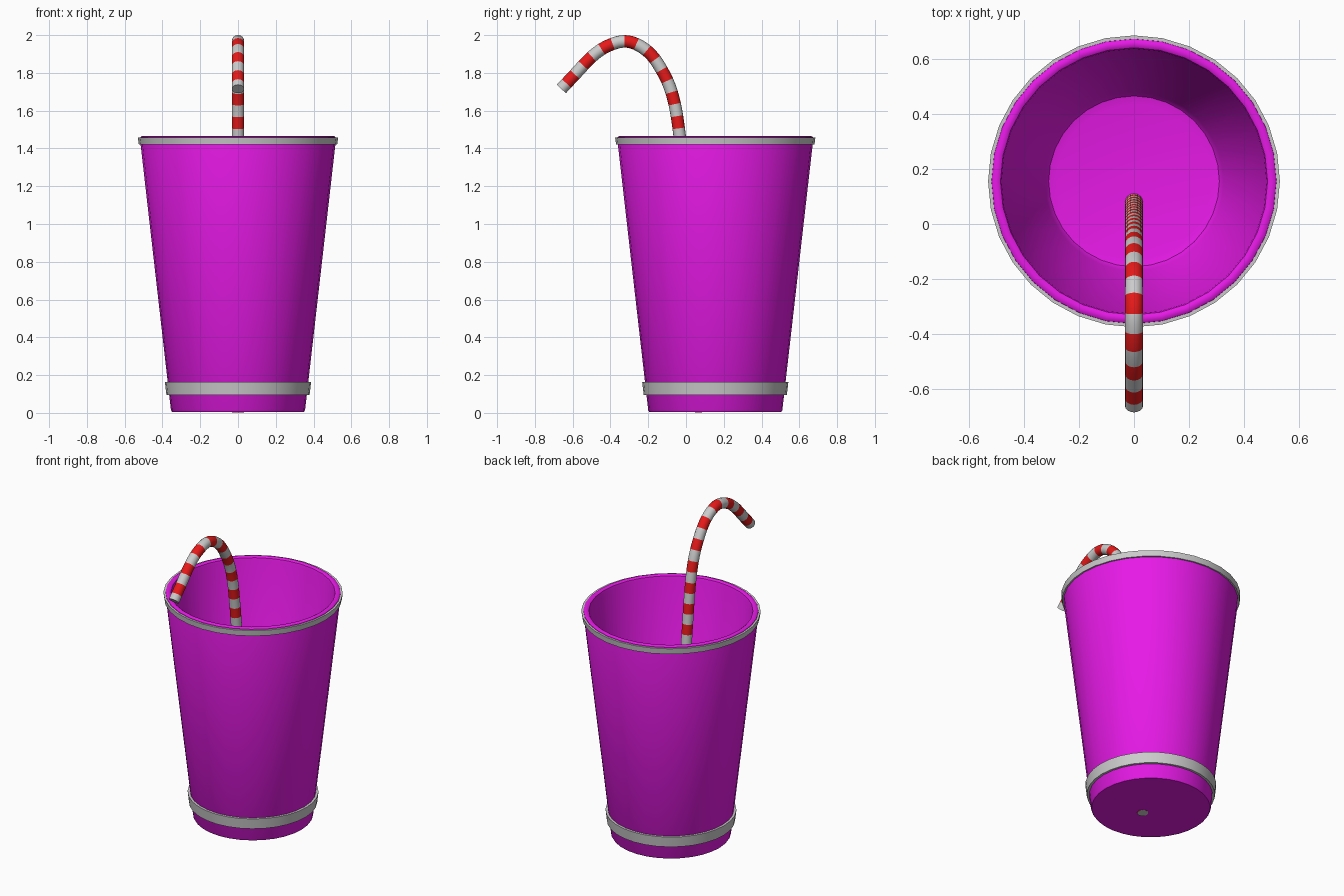
import bpy, bmesh, math
from mathutils import Vector

if "Cube" in bpy.data.objects:
    bpy.data.objects.remove(bpy.data.objects["Cube"])

CUP_Y = 0.155
SEG = 32


def material(name, rgb):
    m = bpy.data.materials.new(name)
    m.diffuse_color = (*rgb, 1)
    m.use_nodes = True
    m.node_tree.nodes["Principled BSDF"].inputs["Base Color"].default_value = m.diffuse_color
    return m


def finish(bm, name, mats=(), angle=40):
    bmesh.ops.recalc_face_normals(bm, faces=bm.faces)
    me = bpy.data.meshes.new(name)
    bm.to_mesh(me)
    bm.free()
    for m in mats:
        me.materials.append(m)
    ob = bpy.data.objects.new(name, me)
    bpy.context.collection.objects.link(ob)
    bpy.ops.object.select_all(action='DESELECT')
    ob.select_set(True)
    bpy.context.view_layer.objects.active = ob
    bpy.ops.object.shade_smooth_by_angle(angle=math.radians(angle))
    return ob


def lathe(name, profile, closed=False, mats=()):
    """Spin an (r, z) profile around the cup axis; r = 0 makes a pole."""
    bm = bmesh.new()
    rings = []
    for r, z in profile:
        if r == 0:
            rings.append([bm.verts.new((0, CUP_Y, z))] * SEG)
        else:
            rings.append([bm.verts.new((r * math.cos(2 * math.pi * i / SEG),
                                        CUP_Y + r * math.sin(2 * math.pi * i / SEG), z))
                          for i in range(SEG)])
    pairs = list(zip(rings, rings[1:])) + ([(rings[-1], rings[0])] if closed else [])
    for a, b in pairs:
        for i in range(SEG):
            j = (i + 1) % SEG
            quad = list(dict.fromkeys((a[i], a[j], b[j], b[i])))
            bm.faces.new(quad)
    return finish(bm, name, mats)


magenta = material("magenta", (0.8, 0.01, 0.8))
red = material("red", (0.8, 0.01, 0.01))
pale = material("pale_grey", (0.8, 0.8, 0.8))

# Cup: outer wall, rounded lip, inner wall and floor
lathe("cup", [(0, 0.006), (0.35, 0.006), (0.355, 0.014), (0.519, 1.45),
              (0.517, 1.46), (0.508, 1.466), (0.494, 1.466), (0.485, 1.46),
              (0.481, 1.445), (0.325, 0.07), (0.31, 0.05), (0.28, 0.043), (0, 0.043)],
      mats=[magenta])

# Grey bands around the rim and the foot
lathe("rim_band", [(0.505, 1.42), (0.525, 1.42), (0.53, 1.457), (0.51, 1.457)], True)
lathe("foot_band", [(0.355, 0.095), (0.379, 0.095), (0.387, 0.163), (0.362, 0.163)], True)

# Straw centre line (y, z), from the bent tip down to the cup floor
pts = [Vector((0, y, z)) for y, z in [
    (-0.66, 1.715), (-0.586, 1.794), (-0.496, 1.888), (-0.41, 1.945), (-0.31, 1.967),
    (-0.21, 1.92), (-0.137, 1.83), (-0.074, 1.69), (-0.034, 1.47),
    (0.012, 1.0), (0.047, 0.5), (0.08, 0.003)]]


def smooth_path(p, n=20):
    p = [2 * p[0] - p[1]] + p + [2 * p[-1] - p[-2]]
    out = []
    for a, b, c, d in zip(p, p[1:], p[2:], p[3:]):
        for k in range(n):
            t = k / n
            out.append(0.5 * (2 * b + (c - a) * t + (2 * a - 5 * b + 4 * c - d) * t * t
                              + (3 * b - a - 3 * c + d) * t ** 3))
    return out + [p[-2]]


path = smooth_path(pts)
lengths = [0.0]
for a, b in zip(path, path[1:]):
    lengths.append(lengths[-1] + (b - a).length)


def at(s):
    s = min(max(s, 0), lengths[-1])
    for i in range(len(path) - 1):
        if s <= lengths[i + 1]:
            return path[i].lerp(path[i + 1], (s - lengths[i]) / (lengths[i + 1] - lengths[i]))
    return path[-1]


# Straw: one tube, two rings per stripe, alternating materials
STRIPE, FIRST, R, SIDES = 0.065, 0.04, 0.033, 16
stops, s = [0.0], FIRST
while s < lengths[-1] - 0.01:
    stops.append(s)
    s += STRIPE / 2
stops.append(lengths[-1])

bm = bmesh.new()
rings = []
for s in stops:
    tangent = (at(s + 0.01) - at(s - 0.01)).normalized()
    side = Vector((1, 0, 0))
    up = tangent.cross(side)
    rings.append([bm.verts.new(at(s) + R * (side * math.cos(2 * math.pi * i / SIDES)
                                            + up * math.sin(2 * math.pi * i / SIDES)))
                  for i in range(SIDES)])
for k, (a, b) in enumerate(zip(rings, rings[1:])):
    mid = (stops[k] + stops[k + 1]) / 2
    is_red = math.floor((mid - FIRST) / STRIPE) % 2 == 0
    for i in range(SIDES):
        j = (i + 1) % SIDES
        bm.faces.new((a[i], a[j], b[j], b[i])).material_index = int(is_red)
bm.faces.new(rings[0])
bm.faces.new(rings[-1])
finish(bm, "straw", [pale, red])
